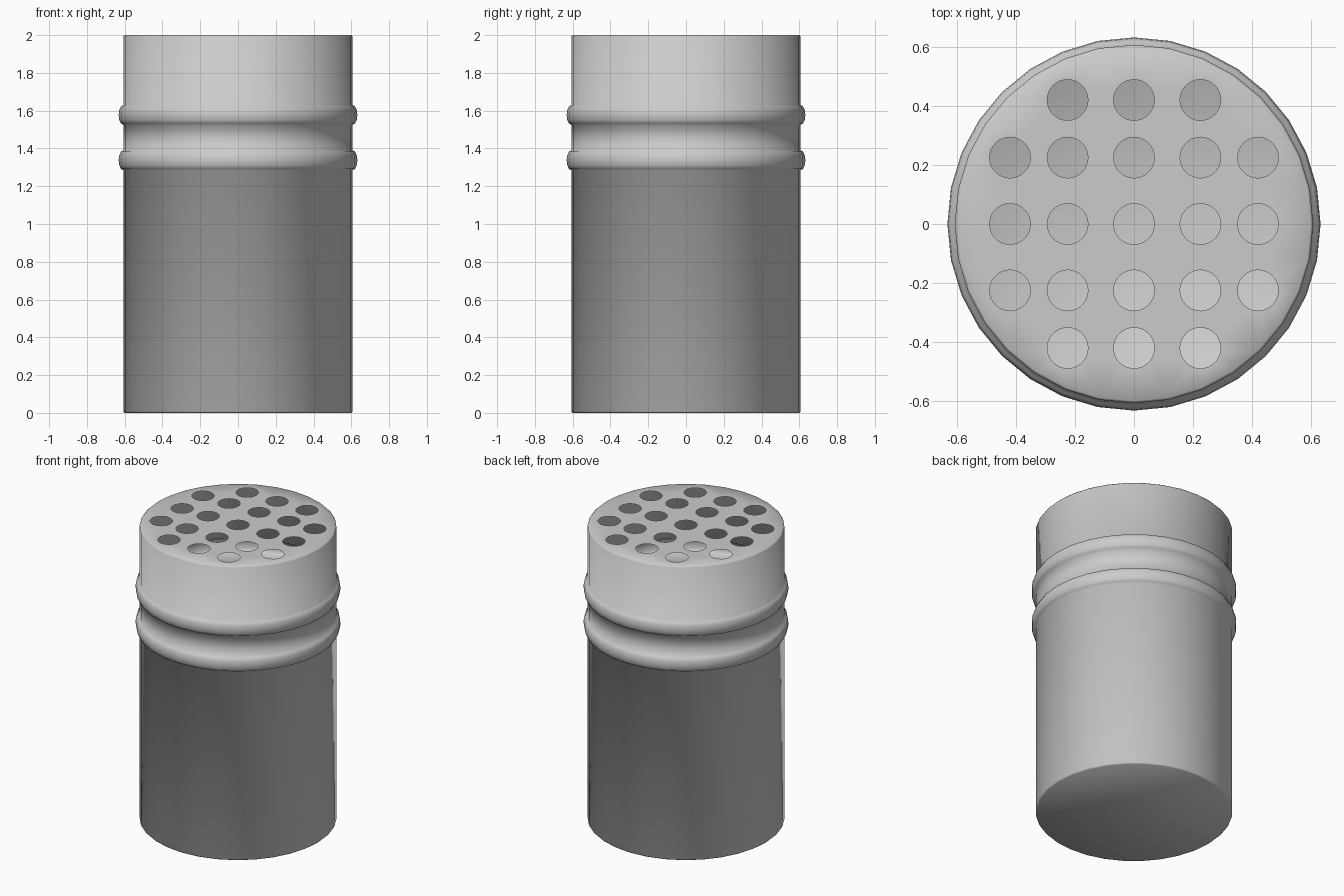
import bpy, bmesh, math
from mathutils import Matrix, Vector

if "Cube" in bpy.data.objects:
    bpy.data.objects.remove(bpy.data.objects["Cube"], do_unlink=True)

SIDES = 32
RADIUS = 0.607
BEVEL = 0.008

grey = bpy.data.materials.new("light grey")
grey.use_nodes = True
grey.diffuse_color = (0.6, 0.6, 0.6, 1)
grey.node_tree.nodes["Principled BSDF"].inputs["Base Color"].default_value = grey.diffuse_color


def ring(low, high, bulge=0.025, steps=6):
    """Half-round bead profile standing out from the wall."""
    mid, half = (low + high) / 2, (high - low) / 2
    return [(RADIUS + bulge * math.sin(math.pi * i / steps),
             mid - half * math.cos(math.pi * i / steps)) for i in range(steps + 1)]


# Wall profile: softened foot, two beads, softened rim
profile = [(RADIUS - BEVEL, 0), (RADIUS, BEVEL)]
profile += ring(1.285, 1.39) + ring(1.525, 1.63)
profile += [(RADIUS, 2 - BEVEL), (RADIUS - BEVEL, 2)]

bm = bmesh.new()


def circle(radius, x, y, z, sides):
    made = bmesh.ops.create_circle(bm, segments=sides, radius=radius,
                                   matrix=Matrix.Translation((x, y, z)))
    return list({e for v in made["verts"] for e in v.link_edges})


# Thin wall, lathed ring by ring
loops = []
for r, z in profile:
    loops.append([bm.verts.new((r * math.cos(a), r * math.sin(a), z))
                  for a in (math.tau * i / SIDES for i in range(SIDES))])
for low, high in zip(loops, loops[1:]):
    for i in range(SIDES):
        j = (i + 1) % SIDES
        bm.faces.new((low[i], low[j], high[j], high[i]))

# Closed base
bm.faces.new(list(reversed(loops[0])))

# Lid pierced by a grid of round holes without its corners
rim = loops[-1]
lid_edges = [bm.edges.get((rim[i], rim[(i + 1) % SIDES])) for i in range(SIDES)]
grid = (-0.42, -0.225, 0, 0.225, 0.42)
for x in grid:
    for y in grid:
        if abs(x) + abs(y) < 0.8:
            lid_edges += circle(0.069, x, y, 2, SIDES)
bmesh.ops.triangle_fill(bm, use_beauty=True, use_dissolve=False,
                        edges=lid_edges, normal=Vector((0, 0, 1)))
for face in bm.faces:
    face.normal_update()
    if face.calc_center_median().z > 1.999 and face.normal.z < 0:
        face.normal_flip()

mesh = bpy.data.meshes.new("shaker")
bm.to_mesh(mesh)
bm.free()
mesh.materials.append(grey)
shaker = bpy.data.objects.new("shaker", mesh)
bpy.context.collection.objects.link(shaker)

bpy.ops.object.select_all(action="DESELECT")
shaker.select_set(True)
bpy.context.view_layer.objects.active = shaker
bpy.ops.object.shade_smooth_by_angle(angle=math.radians(70))
